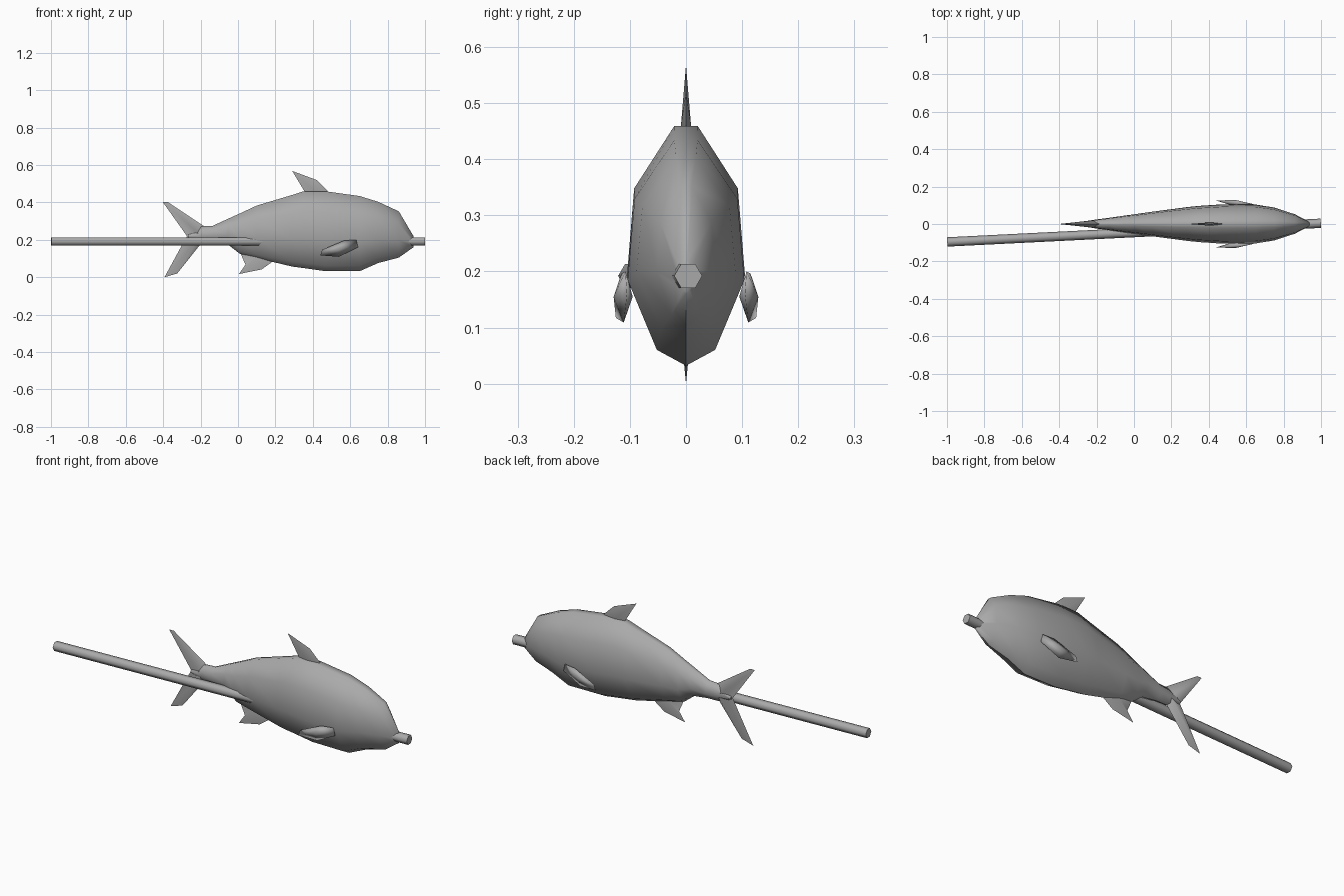
import bpy, bmesh, math
from mathutils import Vector

if "Cube" in bpy.data.objects:
    bpy.data.objects.remove(bpy.data.objects["Cube"])

grey = bpy.data.materials.new("dark_grey")
grey.diffuse_color = (.4, .4, .4, 1)
grey.use_nodes = True
grey.node_tree.nodes["Principled BSDF"].inputs["Base Color"].default_value = grey.diffuse_color


def finish(name, verts, faces, angle):
    mesh = bpy.data.meshes.new(name)
    mesh.from_pydata(verts, [], faces)
    bm = bmesh.new()
    bm.from_mesh(mesh)
    bmesh.ops.recalc_face_normals(bm, faces=bm.faces)
    bm.to_mesh(mesh)
    bm.free()
    obj = bpy.data.objects.new(name, mesh)
    bpy.context.collection.objects.link(obj)
    smooth(obj, angle)
    return obj


def smooth(obj, angle):
    obj.data.materials.append(grey)
    bpy.ops.object.select_all(action='DESELECT')
    obj.select_set(True)
    bpy.context.view_layer.objects.active = obj
    bpy.ops.object.shade_smooth_by_angle(angle=math.radians(angle))


def blade(name, rim, hub, t, angle=40):
    """Sharp-rimmed fin, swelling to half thickness t at its hub."""
    n = len(rim)
    h = Vector(hub)
    verts = [Vector(p) for p in rim] + [h + Vector((0, t, 0)), h - Vector((0, t, 0))]
    faces = [(i, (i + 1) % n, n) for i in range(n)]
    faces += [((i + 1) % n, i, n + 1) for i in range(n)]
    return finish(name, verts, faces, angle)


# Body: x, bottom, top, half width
stations = [
    (-.268, .212, .228, .014),
    (-.195, .183, .272, .025), (-.135, .183, .275, .033), (-.05, .172, .314, .045),
    (.01, .125, .341, .053), (.10, .102, .383, .066), (.29, .057, .44, .091),
    (.35, .049, .459, .097), (.47, .032, .459, .105), (.65, .032, .434, .104),
    (.75, .076, .403, .088), (.86, .105, .352, .052), (.938, .16, .22, .012),
]
# Cross-section: width fraction, height fraction
half = [(.5, .07), (1, .38), (.88, .74), (.2, 1)]
section = [(0, 0)] + half + [(0, 1)] + [(-w, h) for w, h in reversed(half)]
n = len(section)
verts = [(x, w * hw, lo + h * (hi - lo)) for x, lo, hi, hw in stations for w, h in section]
faces = [tuple(range(n)), tuple(range(len(verts) - n, len(verts)))]
for s in range(len(stations) - 1):
    for i in range(n):
        j = (i + 1) % n
        faces.append((s * n + i, s * n + j, (s + 1) * n + j, (s + 1) * n + i))
body = finish("fish_body", verts, faces, 60)
# Crisp seam along the back and belly
for e in body.data.edges:
    if all(abs(body.data.vertices[v].co.y) < 1e-5 for v in e.vertices):
        e.use_edge_sharp = True

# Fins on the centre plane
flat = lambda pts: [(x, 0, z) for x, z in pts]
blade("tail_fin", flat([(-.18, .272), (-.375, .402), (-.402, .402), (-.273, .22),
                        (-.393, 0), (-.325, .02), (-.195, .183)]), (-.2, 0, .222), .022)
blade("dorsal_fin", flat([(.355, .46), (.29, .568), (.42, .52), (.48, .462), (.46, .44), (.37, .44)]),
      (.41, 0, .46), .009)
blade("belly_fin", flat([(.01, .135), (.04, .067), (.005, .017), (.127, .042), (.187, .085), (.16, .13)]),
      (.09, 0, .105), .01)

# Side fins
for side, s in (("left", 1), ("right", -1)):
    rim = [(.44, .125, .117), (.45, .125, .147), (.567, .115, .196),
           (.632, .108, .20), (.642, .105, .16), (.54, .111, .109)]
    blade("side_fin_" + side, [(x, s * y, z) for x, y, z in rim], (.54, s * .112, .155), .017, 180)

# Skewer running through the fish
bpy.ops.mesh.primitive_cylinder_add(vertices=6, radius=.025, depth=2, location=(0, -.046, .192),
                                    rotation=(0, math.pi / 2, math.atan2(.1, 2)))
stick = bpy.context.object
stick.name = "skewer_stick"
smooth(stick, 65)
